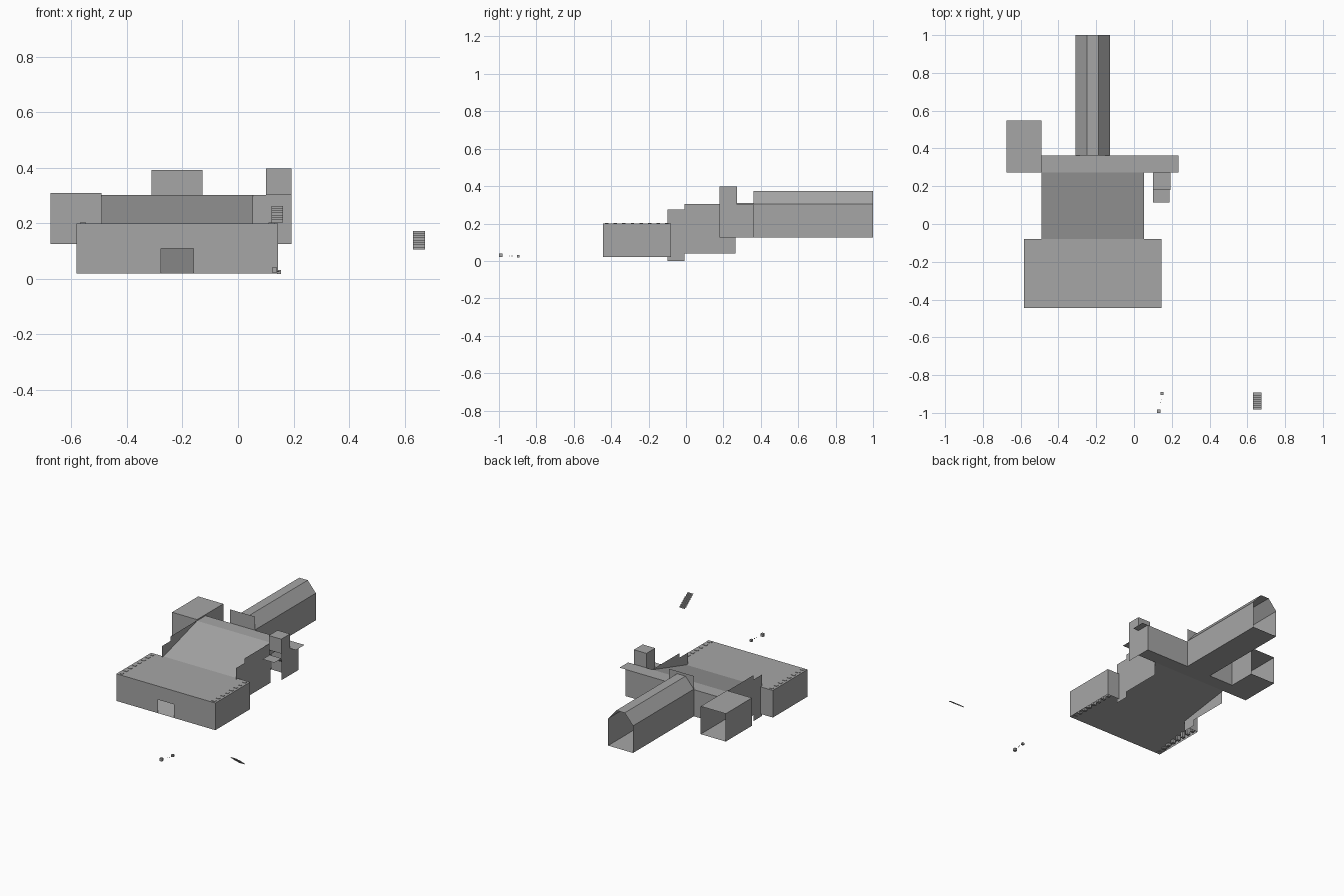
import bpy, bmesh

if "Cube" in bpy.data.objects:
    bpy.data.objects.remove(bpy.data.objects["Cube"])

grey = bpy.data.materials.new("concrete_grey")
grey.diffuse_color = (0.38, 0.38, 0.38, 1)
grey.use_nodes = True
grey.node_tree.nodes["Principled BSDF"].inputs["Base Color"].default_value = grey.diffuse_color


def mesh(name, polys):
    """One object from a few flat polygons."""
    bm = bmesh.new()
    for poly in polys:
        bm.faces.new([bm.verts.new(p) for p in poly])
    bmesh.ops.remove_doubles(bm, verts=bm.verts, dist=0.0005)
    bmesh.ops.recalc_face_normals(bm, faces=bm.faces)
    me = bpy.data.meshes.new(name)
    bm.to_mesh(me)
    bm.free()
    me.materials.append(grey)
    ob = bpy.data.objects.new(name, me)
    bpy.context.collection.objects.link(ob)
    return ob


def wall_x(x, y0, y1, z0, z1):
    return [(x, y0, z0), (x, y1, z0), (x, y1, z1), (x, y0, z1)]


def wall_y(y, x0, x1, z0, z1):
    return [(x0, y, z0), (x1, y, z0), (x1, y, z1), (x0, y, z1)]


def slab(z, x0, x1, y0, y1, z1=None):
    """Horizontal panel, or a ramp along y when z1 is given."""
    e = z if z1 is None else z1
    return [(x0, y0, z), (x1, y0, z), (x1, y1, e), (x0, y1, e)]


def shell(x0, x1, y0, y1, z0, z1, skip=""):
    """Box made of panels; skip lists the open sides."""
    sides = {"l": wall_x(x0, y0, y1, z0, z1), "r": wall_x(x1, y0, y1, z0, z1),
             "f": wall_y(y0, x0, x1, z0, z1), "k": wall_y(y1, x0, x1, z0, z1),
             "b": slab(z0, x0, x1, y0, y1), "t": slab(z1, x0, x1, y0, y1)}
    return [p for k, p in sides.items() if k not in skip]


def flight(name, x0, x1, y0, y1, z0, z1, n=8):
    """Zigzag steps falling from (y0, z1) to (y1, z0)."""
    dy, dz = (y1 - y0) / n, (z1 - z0) / n
    faces = []
    for i in range(n):
        y, z = y0 + i * dy, z1 - i * dz
        faces += [slab(z, x0, x1, y, y + dy),
                  wall_y(y + dy, x0, x1, z - dz, z)]
    mesh(name, faces)


# Key positions
HX0, HX1, HY0, HY1 = -0.582, 0.145, -0.445, -0.08   # front hall
MX0, MX1, MY1, CY1 = -0.491, 0.054, 0.272, 0.362    # middle, corridor
LOW, HIGH = 0.125, 0.305
RAKE = 0.02 + (LOW - 0.02) * (HY1 - HY0) / (MY1 - HY0)

# Front hall with raked floor, front doorway and side returns at the back
DX0, DX1, DZ = -0.277, -0.16, 0.11
mesh("front_hall", shell(HX0, HX1, HY0, HY1, 0.02, 0.2, "kbf") + [
    slab(0.02, HX0, HX1, HY0, HY1, RAKE),
    wall_y(HY1, HX0, MX0, 0.02, 0.2), wall_y(HY1, MX1, HX1, 0.02, 0.2)])
mesh("front_wall", [[(HX0, HY0, 0.02), (DX0, HY0, 0.02), (DX0, HY0, DZ),
                     (DX1, HY0, DZ), (DX1, HY0, 0.02), (HX1, HY0, 0.02),
                     (HX1, HY0, 0.2), (HX0, HY0, 0.2)]])

# Rows of posts along both sides of the hall, tips above the roof
posts = []
for x in (-0.558, 0.121):
    for i in range(8):
        y = -0.424 + i * 0.046
        posts += shell(x - 0.011, x + 0.011, y - 0.009, y + 0.009, 0.021, 0.2025)
mesh("hall_posts", posts)

# Middle section: sloped roof, sloped floor, stepped side walls
mesh("middle_roof", [slab(0.2, MX0, MX1, HY1, MY1, 0.302)])
mesh("middle_floor", [slab(RAKE, MX0, MX1, HY1, MY1, LOW)])
for name, x in (("left_step_wall", MX0), ("right_step_wall", MX1)):
    profile = [(-0.098, 0), (-0.008, 0), (-0.008, 0.04), (0.265, 0.04),
               (0.265, HIGH), (-0.008, HIGH), (-0.008, 0.275), (-0.098, 0.275)]
    mesh(name, [[(x, y, z) for y, z in profile]])

# Cross corridor with overhanging roof
mesh("corridor", [
    slab(0.302, MX0, 0.235, MY1, CY1), slab(LOW, MX0, 0.192, MY1, CY1),
    wall_x(0.192, MY1, CY1, LOW, 0.302), wall_y(MY1, MX1, 0.1, LOW, 0.302),
    wall_y(CY1, MX0, -0.31, LOW, 0.302), wall_y(CY1, -0.13, 0.192, LOW, 0.302)])

# Left room, open at the back
mesh("left_room", shell(-0.675, MX0, MY1, 0.547, LOW, 0.31, "k"))

# Long tunnel with chamfered roof and its upright front panel
section = [(-0.128, LOW), (-0.128, HIGH), (-0.188, 0.375), (-0.25, 0.375),
           (-0.311, HIGH), (-0.311, LOW)]
tunnel = []
for (xa, za), (xb, zb) in zip(section, section[1:] + section[:1]):
    tunnel.append([(xa, CY1, za), (xb, CY1, zb), (xb, 1, zb), (xa, 1, za)])
mesh("tunnel", tunnel)
mesh("tunnel_front_panel", [wall_y(CY1, -0.311, -0.128, 0.302, 0.392)])

# Small tower, landing and inner steps
mesh("tower", [
    wall_x(0.1, 0.18, MY1, 0.265, 0.398), wall_x(0.192, 0.18, MY1, LOW, 0.398),
    wall_y(0.18, 0.1, 0.192, 0.302, 0.398), wall_y(MY1, 0.1, 0.192, LOW, 0.398),
    slab(0.398, 0.1, 0.192, 0.18, MY1)])
mesh("tower_landing", [slab(0.265, 0.1, 0.187, 0.115, 0.19)])
flight("tower_steps", 0.12, 0.163, 0.182, 0.268, 0.195, 0.262)

# Detached flight of steps in front
flight("loose_steps", 0.631, 0.674, -0.983, -0.893, 0.105, 0.172)

# Small loose blocks in front
for i, (x, y, z, r) in enumerate([(0.131, -0.991, 0.031, 0.009),
                                  (0.142, -0.945, 0.027, 0.002),
                                  (0.147, -0.93, 0.026, 0.002),
                                  (0.148, -0.897, 0.025, 0.007)]):
    mesh("loose_block_%d" % (i + 1),
         shell(x - r, x + r, y - r, y + r, z - r, z + r))
